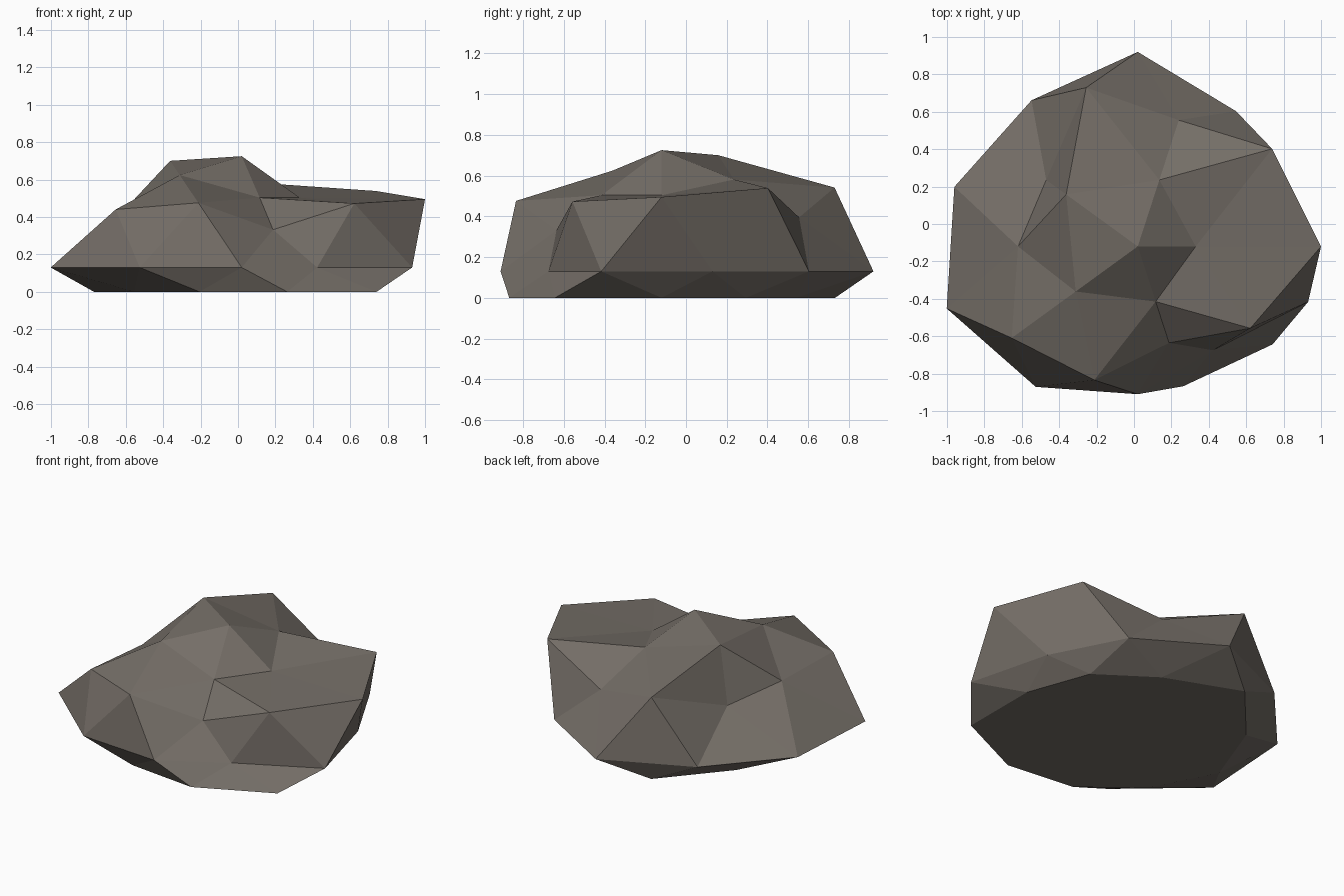
import bpy, bmesh, math

if "Cube" in bpy.data.objects:
    bpy.data.objects.remove(bpy.data.objects["Cube"])

# Boulder: a low-poly sphere whose vertices are pushed in or out around a centre
CENTRE = (0.02, -0.12, 0.13)
SQUASH = 0.745

# Horizontal radius per ring, listed anticlockwise from +x
RINGS = {
    "crown":    [0.31, 0.374, 0.473, 0.41, 0.31],                # 0, 72 ... degrees
    "shoulder": [0.98, 0.888, 0.71, 0.893, 0.605,
                 0.64, 0.833, 0.751, 0.542, 0.744],              # 0, 36 ...
    "waist":    [0.81, 0.894, 1.04, 0.966, 1.031,
                 1.074, 0.928, 0.79, 0.686, 0.958],              # 18, 54 ...
    "foot":     [0.72, 0.704, 0.693, 0.895, 0.77,
                 0.79, 0.71, 0.73, 0.786, 0.891],                # 0, 36 ...
}


def ring_radius(z, angle):
    if z > 0.7:
        return RINGS["crown"][round(angle / 72) % 5]
    if z > 0.2:
        return RINGS["shoulder"][round(angle / 36) % 10]
    if z > -0.2:
        return RINGS["waist"][round((angle - 18) / 36) % 10]
    if z > -0.7:
        return RINGS["foot"][round(angle / 36) % 10]
    return 0.35


bm = bmesh.new()
bmesh.ops.create_icosphere(bm, subdivisions=2, radius=1.0)
for v in bm.verts:
    x, y, z = v.co
    flat = math.hypot(x, y)
    if flat < 0.01:                                   # poles
        v.co = (CENTRE[0], CENTRE[1], 0.725 if z > 0 else 0)
        continue
    angle = math.degrees(math.atan2(y, x)) % 360
    r = ring_radius(z, angle)
    height = CENTRE[2] + r * z / flat * SQUASH
    v.co = (CENTRE[0] + r * x / flat,
            CENTRE[1] + r * y / flat,
            0 if z < -0.2 else height)                # flat underside

# Merge the flat underside into one face
base = [f for f in bm.faces if all(v.co.z < 1e-5 for v in f.verts)]
bmesh.ops.dissolve_faces(bm, faces=base, use_verts=True)
bmesh.ops.recalc_face_normals(bm, faces=bm.faces)

mesh = bpy.data.meshes.new("boulder")
bm.to_mesh(mesh)
bm.free()

stone = bpy.data.materials.new("grey_brown_stone")
stone.diffuse_color = (0.175, 0.155, 0.135, 1)
stone.use_nodes = True
stone.node_tree.nodes["Principled BSDF"].inputs["Base Color"].default_value = stone.diffuse_color
mesh.materials.append(stone)
bpy.context.collection.objects.link(bpy.data.objects.new("boulder", mesh))
